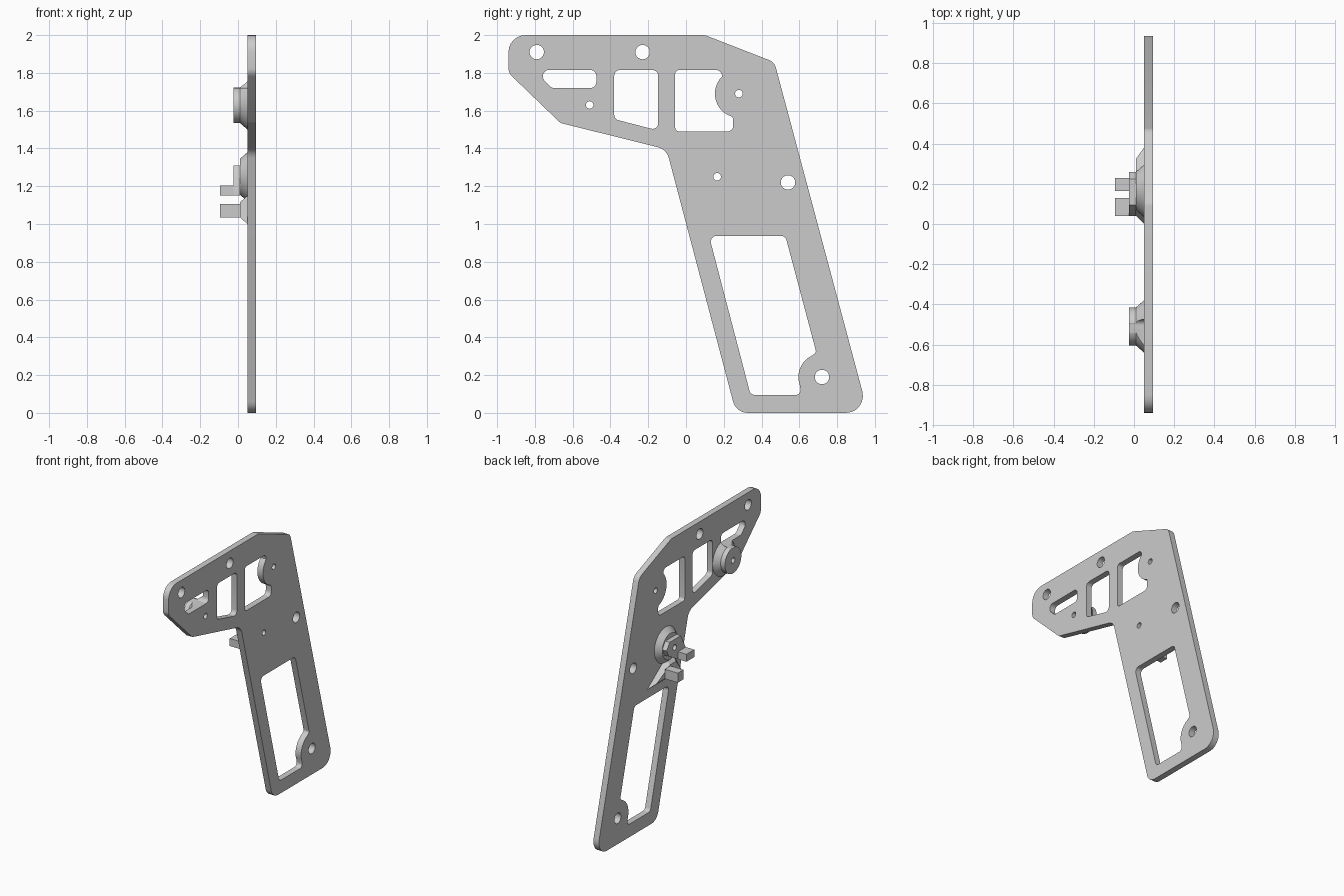
import bpy, bmesh, math
from mathutils import Matrix, Vector

if "Cube" in bpy.data.objects:
    bpy.data.objects.remove(bpy.data.objects["Cube"])

grey = bpy.data.materials.new("plain grey")
grey.use_nodes = True
grey.diffuse_color = (0.6, 0.6, 0.6, 1)
grey.node_tree.nodes["Principled BSDF"].inputs["Base Color"].default_value = (0.6, 0.6, 0.6, 1)

# Local (x, y, z) becomes world (y, z, x), so profiles are drawn in side view
SIDE = Matrix(((0, 0, 1, 0), (1, 0, 0, 0), (0, 1, 0, 0), (0, 0, 0, 1)))
INNER, STEP, FACE, OUTER, TIP = 0.05, 0.01, -0.025, 0.095, -0.095


def arc(y, z, r, start, end, n=12):
    """Points on an arc, angles in degrees."""
    angles = [math.radians(start + (end - start) * i / n) for i in range(n + 1)]
    return [(y + r * math.cos(a), z + r * math.sin(a)) for a in angles]


def circle(y, z, r):
    return arc(y, z, r, 0, 360, 32)[:-1]


def rounded(corners, n=6):
    """Polygon whose (y, z, radius) corners are filleted; (y, z) stays sharp."""
    out = []
    for i, c in enumerate(corners):
        p = Vector(c[:2])
        if len(c) < 3:
            out.append(tuple(p))
            continue
        a = (Vector(corners[i - 1][:2]) - p).normalized()
        b = (Vector(corners[(i + 1) % len(corners)][:2]) - p).normalized()
        half = a.angle(b) / 2
        centre = p + (a + b).normalized() * c[2] / math.sin(half)
        u = p + a * c[2] / math.tan(half) - centre
        v = p + b * c[2] / math.tan(half) - centre
        sweep = u.angle(v)
        for k in range(n + 1):
            t = k / n
            q = centre + (u * math.sin((1 - t) * sweep) + v * math.sin(t * sweep)) / math.sin(sweep)
            out.append(tuple(q))
    return out


def finish(obj):
    obj.data.materials.clear()
    obj.data.materials.append(grey)
    bpy.ops.object.select_all(action="DESELECT")
    obj.select_set(True)
    bpy.context.view_layer.objects.active = obj
    bpy.ops.object.shade_smooth_by_angle(angle=math.radians(30))
    return obj


def mesh_object(name, bm):
    bmesh.ops.remove_doubles(bm, verts=bm.verts, dist=0.0001)
    bmesh.ops.recalc_face_normals(bm, faces=bm.faces)
    mesh = bpy.data.meshes.new(name)
    bm.to_mesh(mesh)
    bm.free()
    obj = bpy.data.objects.new(name, mesh)
    bpy.context.collection.objects.link(obj)
    return finish(obj)


def slab(name, loops, x0, x1):
    """Filled outline with holes, extruded from x0 to x1."""
    curve = bpy.data.curves.new(name, "CURVE")
    curve.dimensions = "2D"
    curve.fill_mode = "BOTH"
    curve.extrude = abs(x1 - x0) / 2
    for loop in loops:
        spline = curve.splines.new("POLY")
        spline.points.add(len(loop) - 1)
        for point, (y, z) in zip(spline.points, loop):
            point.co = (y, z, 0, 1)
        spline.use_cyclic_u = True
    temp = bpy.data.objects.new(name + " outline", curve)
    bpy.context.collection.objects.link(temp)
    bpy.context.view_layer.update()
    bm = bmesh.new()
    bm.from_mesh(temp.to_mesh())
    temp.to_mesh_clear()
    bpy.data.objects.remove(temp)
    bm.transform(Matrix.Translation(((x0 + x1) / 2, 0, 0)) @ SIDE)
    return mesh_object(name, bm)


def boss(name, y, z, profile):
    """Lathe a closed (radius, x) profile about an axis along x."""
    bm = bmesh.new()
    verts = [bm.verts.new((x, y + r, z)) for r, x in profile]
    edges = [bm.edges.new((verts[i - 1], v)) for i, v in enumerate(verts)]
    bmesh.ops.spin(bm, geom=verts + edges, cent=(0, y, z), axis=(1, 0, 0),
                   angle=2 * math.pi, steps=48)
    return mesh_object(name, bm)


def loft(name, base, top, x0, x1):
    """Pad with sloping sides between two outlines."""
    bm = bmesh.new()
    a = [bm.verts.new((x0, y, z)) for y, z in base]
    b = [bm.verts.new((x1, y, z)) for y, z in top]
    bm.faces.new(a)
    bm.faces.new(b)
    for i in range(len(a)):
        bm.faces.new((a[i - 1], a[i], b[i], b[i - 1]))
    return mesh_object(name, bm)


def box(name, y0, y1, z0, z1, x0, x1):
    return slab(name, [[(y0, z0), (y1, z0), (y1, z1), (y0, z1)]], x0, x1)


# Side plate outline
outline = rounded([(-0.94, 2.0, 0.09), (0.10, 2.0, 0.06), (0.468, 1.857, 0.06),
                   (0.964, 0, 0.09), (0.265, 0, 0.08), (-0.103, 1.395, 0.08),
                   (-0.665, 1.535, 0.04), (-0.94, 1.80, 0.06)])

# Window openings
slot = rounded([(-0.757, 1.815, 0.03), (-0.475, 1.815, 0.03), (-0.475, 1.72, 0.03),
                (-0.71, 1.72, 0.03), (-0.757, 1.767, 0.03)])
middle_window = rounded([(-0.38, 1.815, 0.03), (-0.147, 1.815, 0.03),
                         (-0.147, 1.495, 0.03), (-0.38, 1.555, 0.03)])
rear_window = rounded([(-0.057, 1.815, 0.02), (0.19, 1.815, 0.03)]
                      + arc(0.28, 1.69, 0.127, 135, 240)
                      + [(0.25, 1.565, 0.02), (0.25, 1.49, 0.03), (-0.057, 1.49, 0.02)])
grip_window = rounded([(0.122, 0.937, 0.03), (0.526, 0.937, 0.03), (0.69, 0.32, 0.02)]
                      + arc(0.72, 0.19, 0.125, 115, 200)
                      + [(0.61, 0.095, 0.025), (0.342, 0.095, 0.03)])

# Bolt and pivot holes
bolts = [circle(y, z, 0.038) for y, z in
         [(-0.79, 1.91), (-0.23, 1.91), (0.54, 1.22), (0.72, 0.19)]]
pivots = [circle(y, z, 0.02) for y, z in [(-0.51, 1.63), (0.28, 1.69), (0.165, 1.25)]]
slab("side_plate", [outline, slot, middle_window, rear_window, grip_window] + bolts + pivots,
     INNER, OUTER)

# Front boss, trimmed where it meets the slot
front_boss = boss("front_boss", -0.51, 1.63,
                  [(0.02, INNER), (0.13, INNER), (0.095, STEP), (0.095, FACE), (0.02, FACE)])
cutter = slab("slot_cutter", [slot], -0.2, 0.2)
cutter.hide_render = True
trim = front_boss.modifiers.new("slot trim", "BOOLEAN")
trim.operation = "DIFFERENCE"
trim.solver = "EXACT"
trim.object = cutter
bpy.context.view_layer.objects.active = front_boss
bpy.ops.object.modifier_apply(modifier=trim.name)
bpy.data.objects.remove(cutter)
finish(front_boss)

# Lever: pivot disc, lever body and pin
boss("pivot_disc", 0.165, 1.25,
     [(0.02, INNER), (0.13, INNER), (0.095, STEP), (0.02, STEP)])
lever = [(0.26, 1.26), (0.225, 1.31), (0.095, 1.31), (0.04, 1.205),
         (0.04, 1.15), (0.13, 1.15), (0.235, 1.21)]
slab("lever_body", [lever, circle(0.165, 1.25, 0.02)], FACE, STEP)
box("lever_pin", 0.04, 0.13, 1.15, 1.205, TIP, FACE)

# Lower stop: sloped pad and block
loft("stop_pad", [(0, 1.0), (0.38, 1.0), (0.17, 1.15), (0.08, 1.15)],
     [(0.04, 1.035), (0.325, 1.035), (0.17, 1.115), (0.1, 1.115)], INNER, STEP)
box("stop_block", 0.165, 0.23, 1.035, 1.105, TIP, STEP)
